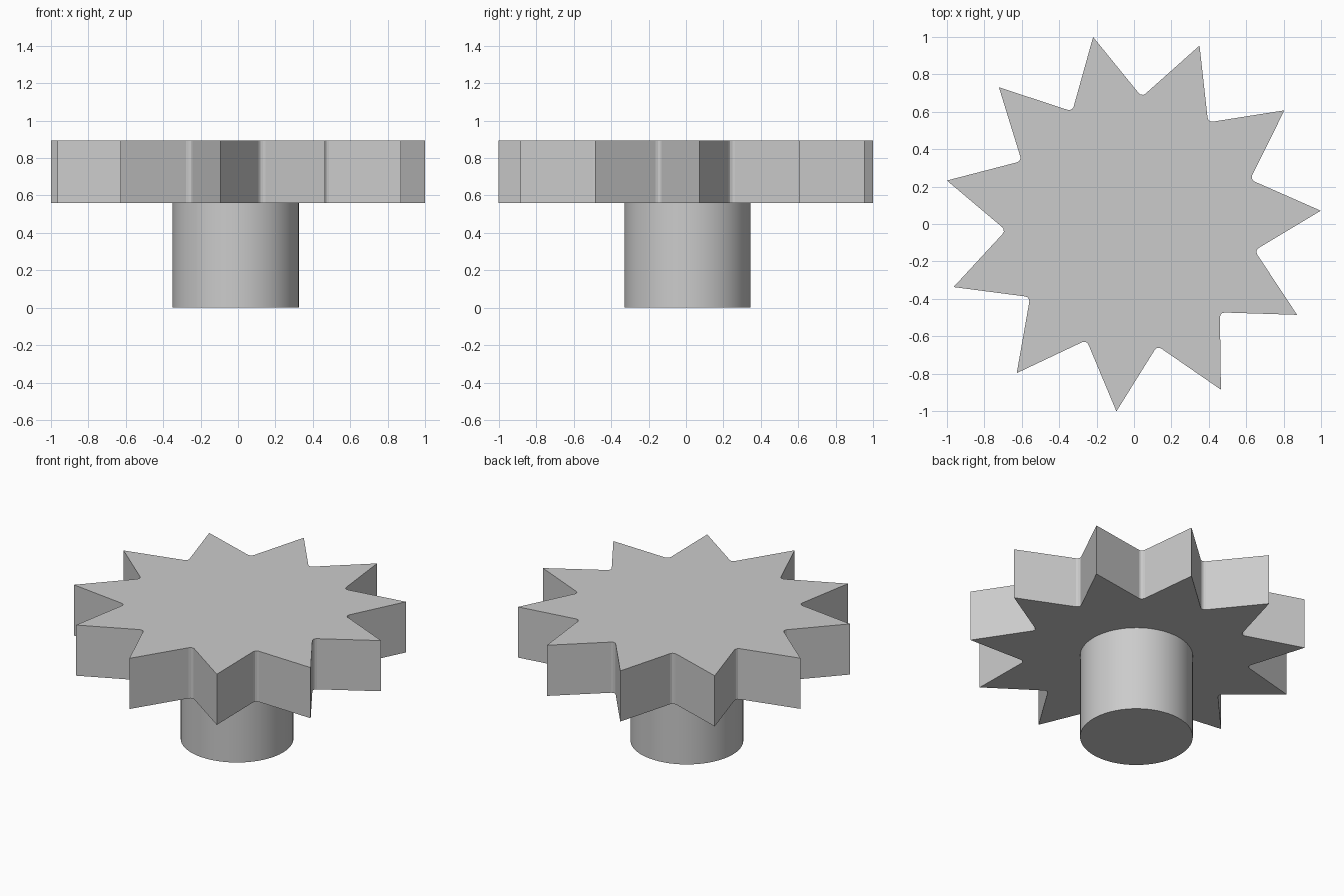
import bpy
import bmesh
from math import sin, cos, radians, pi

cube = bpy.data.objects.get("Cube")
if cube:
    bpy.data.objects.remove(cube, do_unlink=True)

# Dimensions
CX, CY = -0.0125, 0.008
TEETH = 11
TIP_R, VALLEY_R, FILLET = 1.0125, 0.673, 0.025
TIP_HALF = radians(27.3)
START = radians(3.56)
HEAD_Z, TOP_Z = 0.56, 0.895
SHAFT_R = 0.338

# Plain grey material
grey = bpy.data.materials.new("grey")
grey.use_nodes = True
color = (0.6, 0.6, 0.6, 1)
grey.diffuse_color = color
grey.node_tree.nodes["Principled BSDF"].inputs["Base Color"].default_value = color


def extrude_profile(name, points, z0, z1):
    """Extrude a closed outline into a solid between two heights."""
    bm = bmesh.new()
    base = bm.faces.new([bm.verts.new((x, y, z0)) for x, y in points])
    solid = bmesh.ops.extrude_face_region(bm, geom=[base], use_keep_orig=True)
    top = [v for v in solid["geom"] if isinstance(v, bmesh.types.BMVert)]
    bmesh.ops.translate(bm, verts=top, vec=(0, 0, z1 - z0))
    bmesh.ops.recalc_face_normals(bm, faces=bm.faces)
    mesh = bpy.data.meshes.new(name)
    bm.to_mesh(mesh)
    bm.free()
    mesh.materials.append(grey)
    obj = bpy.data.objects.new(name, mesh)
    bpy.context.collection.objects.link(obj)
    obj.location = (CX, CY, 0)
    return obj


# Star outline: sharp tips with small rounded valleys
pitch = 2 * pi / TEETH
half_valley = TIP_HALF + pitch / 2
arc_center = VALLEY_R + FILLET / sin(half_valley)
sweep = pi / 2 - half_valley
outline = []
for i in range(TEETH):
    tip = START + i * pitch
    outline.append((TIP_R * cos(tip), TIP_R * sin(tip)))
    mid = tip + pitch / 2
    for k in range(4):
        a = mid + pi + sweep * (1 - k / 1.5)
        outline.append((arc_center * cos(mid) + FILLET * cos(a),
                        arc_center * sin(mid) + FILLET * sin(a)))
star_head = extrude_profile("star_head", outline, HEAD_Z, TOP_Z)

# Round shaft below the head
circle = [(SHAFT_R * cos(2 * pi * i / 64), SHAFT_R * sin(2 * pi * i / 64))
          for i in range(64)]
shaft = extrude_profile("shaft", circle, 0, HEAD_Z)

# Smooth the curved surfaces, keep hard edges
bpy.ops.object.select_all(action="DESELECT")
for obj in (star_head, shaft):
    obj.select_set(True)
    bpy.context.view_layer.objects.active = obj
bpy.ops.object.shade_smooth_by_angle(angle=radians(12))
